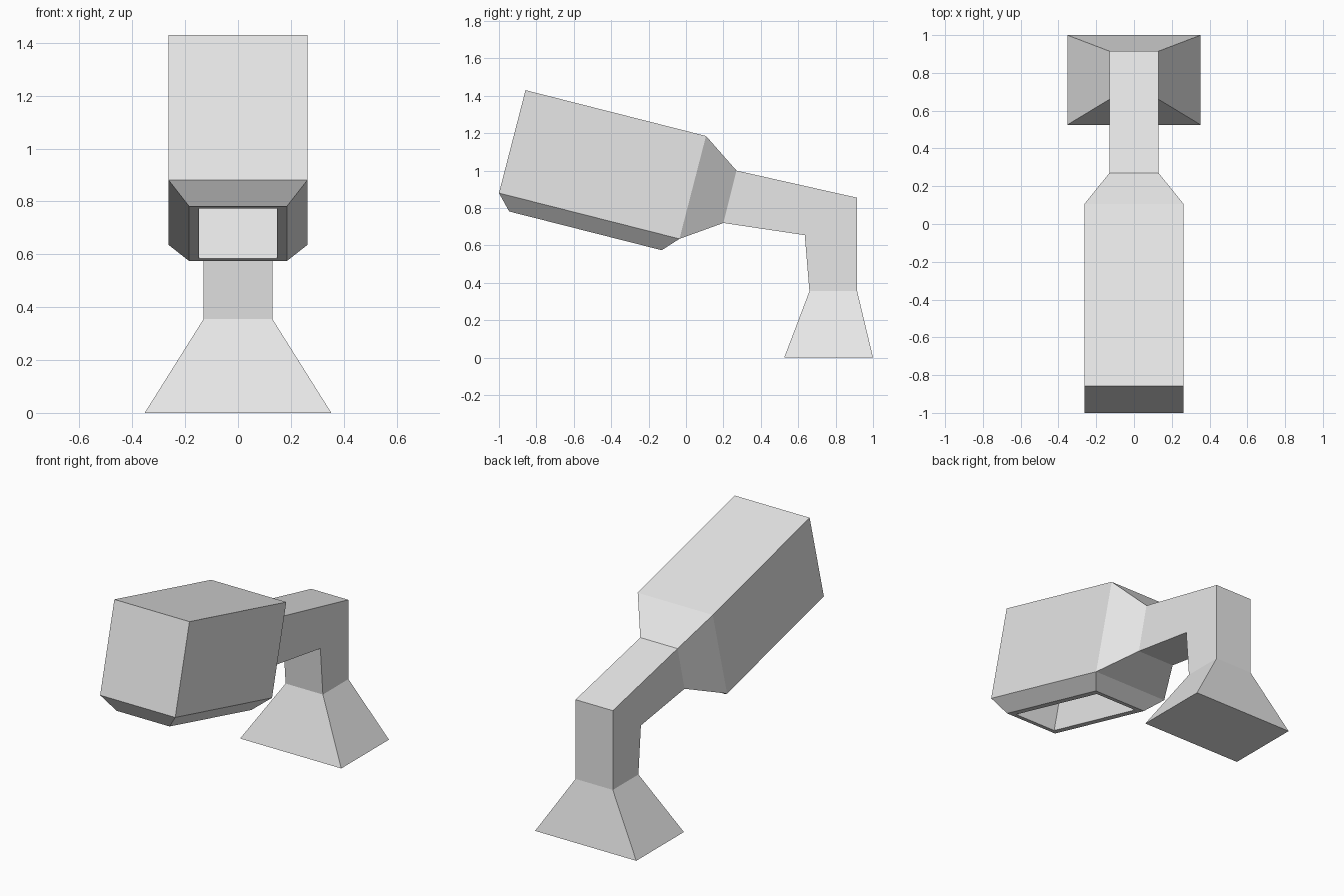
import bpy
import bmesh

cube = bpy.data.objects.get("Cube")
if cube:
    bpy.data.objects.remove(cube, do_unlink=True)

# Single plain grey
grey = bpy.data.materials.new("plain grey")
grey.use_nodes = True
COLOUR = (0.8, 0.8, 0.8, 1)
grey.diffuse_color = COLOUR
grey.node_tree.nodes["Principled BSDF"].inputs["Base Color"].default_value = COLOUR


def loft(sections, cap_start=False, cap_end=False):
    """Join rectangular sections (half width, upper yz, lower yz) into a tube."""
    bm = bmesh.new()
    rings = []
    for w, upper, lower in sections:
        corners = ((-w, *upper), (w, *upper), (w, *lower), (-w, *lower))
        rings.append([bm.verts.new(c) for c in corners])
    for a, b in zip(rings, rings[1:]):
        for i in range(4):
            j = (i + 1) % 4
            bm.faces.new((a[i], a[j], b[j], b[i]))
    if cap_start:
        bm.faces.new(reversed(rings[0]))
    if cap_end:
        bm.faces.new(rings[-1])
    bm.normal_update()
    return bm


def finish(name, bm):
    mesh = bpy.data.meshes.new(name)
    bm.to_mesh(mesh)
    bm.free()
    mesh.materials.append(grey)
    obj = bpy.data.objects.new(name, mesh)
    bpy.context.scene.collection.objects.link(obj)


# Sections shared by neighbouring parts
neck_start = (0.13, (0.27, 1.0), (0.20, 0.72))
ankle = (0.13, (0.915, 0.355), (0.66, 0.355))

# Housing: tilted box tapering to the arm
bm = loft([
    (0.262, (-0.858, 1.43), (-1.0, 0.88)),
    (0.262, (0.107, 1.185), (-0.035, 0.635)),
    neck_start,
], cap_start=True)

# Chamfered underside with a rim and a deep rectangular recess
bm.faces.ensure_lookup_table()
under = bm.faces[2]
bmesh.ops.inset_region(bm, faces=[under], thickness=0.077, depth=0.082,
                       use_even_offset=True)
bmesh.ops.inset_region(bm, faces=[under], thickness=0.038,
                       use_even_offset=True)
bm.normal_update()
inward = -0.4 * under.normal
floor = bmesh.ops.extrude_discrete_faces(bm, faces=[under])["faces"][0]
bmesh.ops.translate(bm, verts=floor.verts, vec=inward)
finish("housing", bm)

# Bent arm
finish("arm", loft([neck_start, (0.13, (0.915, 0.855), (0.635, 0.655)), ankle]))

# Flared foot
finish("foot", loft([ankle, (0.353, (1.0, 0.0), (0.525, 0.0))], cap_end=True))
